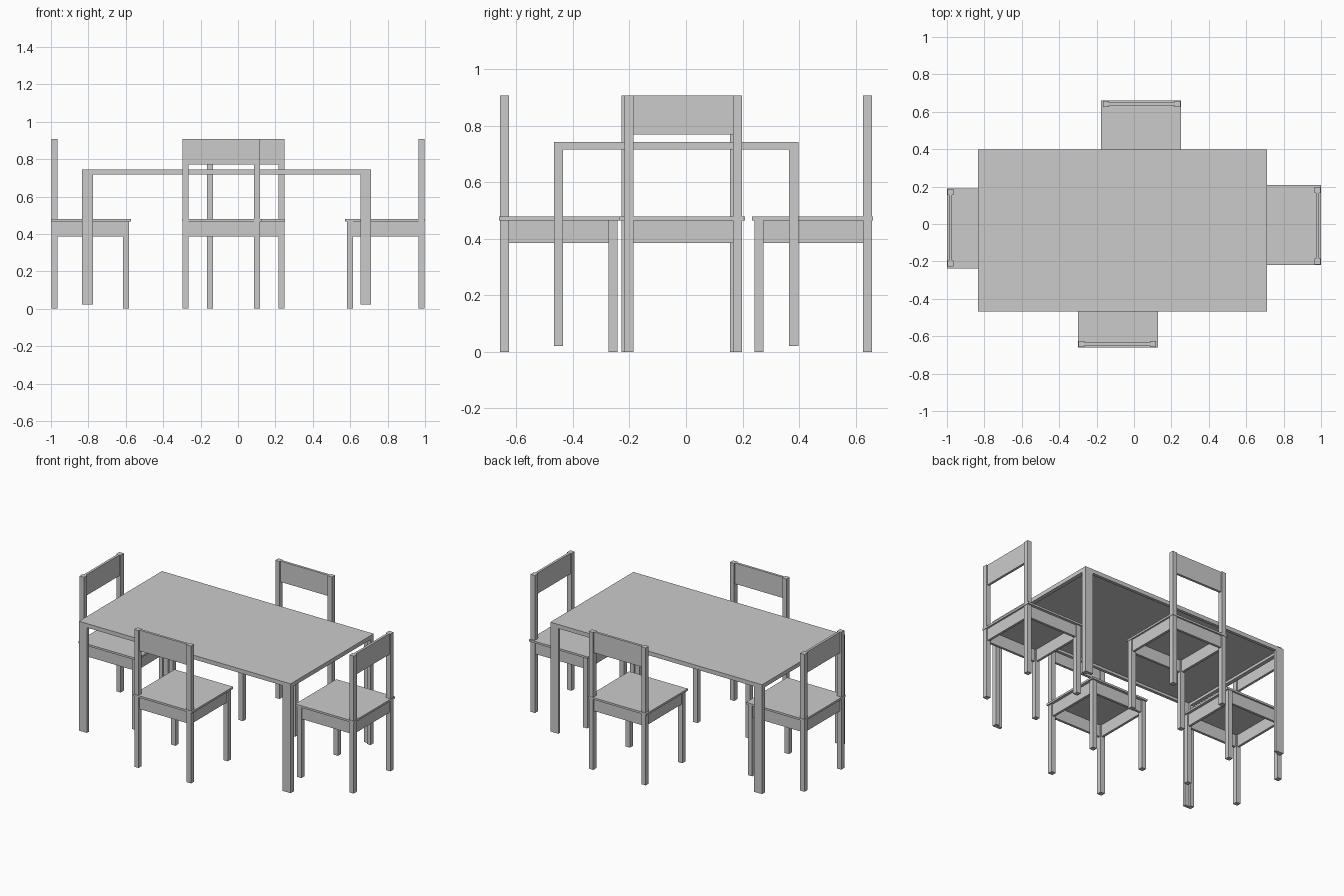
import bpy
import bmesh
from math import pi
from mathutils import Matrix, Vector

cube = bpy.data.objects.get("Cube")
if cube:
    bpy.data.objects.remove(cube, do_unlink=True)

grey = bpy.data.materials.new("light grey")
grey.use_nodes = True
grey.diffuse_color = (0.6, 0.6, 0.6, 1)
grey.node_tree.nodes["Principled BSDF"].inputs["Base Color"].default_value = (0.6, 0.6, 0.6, 1)


def box(name, x, y, z, frame=Matrix()):
    """Box from (min, max) ranges, placed by a frame matrix."""
    lo, hi = Vector((x[0], y[0], z[0])), Vector((x[1], y[1], z[1]))
    bm = bmesh.new()
    place = frame @ Matrix.Translation((lo + hi) / 2) @ Matrix.Diagonal((*(hi - lo), 1))
    bmesh.ops.create_cube(bm, size=1, matrix=place)
    mesh = bpy.data.meshes.new(name)
    bm.to_mesh(mesh)
    bm.free()
    mesh.materials.append(grey)
    obj = bpy.data.objects.new(name, mesh)
    bpy.context.collection.objects.link(obj)
    return obj


# Table, built about its own centre
HX, HY, TOP, FOOT = 0.773, 0.433, 0.744, 0.022
END_W, RAIL_H, LEG_D, SIDE_W = 0.027, 0.027, 0.033, 0.02
table = Matrix.Translation((-0.061, -0.035, 0))
inner_x = HX - END_W
box("table_top", (-inner_x, inner_x), (-HY + SIDE_W, HY - SIDE_W), (TOP - 0.01, TOP), table)


def span(sign, a, b):
    return tuple(sorted((sign * a, sign * b)))


for sx, side in ((-1, "right"), (1, "left")):
    ends = span(sx, inner_x, HX)
    box(f"table_end_rail_{side}", ends, (-HY, HY), (TOP - RAIL_H, TOP), table)
    for sy, depth in ((-1, "front"), (1, "back")):
        box(f"table_outer_leg_{depth}_{side}", ends, span(sy, HY - LEG_D, HY),
            (FOOT, TOP - RAIL_H), table)
        box(f"table_inner_leg_{depth}_{side}", span(sx, inner_x - 0.031, inner_x),
            span(sy, HY - SIDE_W, HY), (FOOT, TOP - RAIL_H), table)
for sy, depth in ((-1, "front"), (1, "back")):
    box(f"table_side_rail_{depth}", (-inner_x, inner_x), span(sy, HY - SIDE_W, HY),
        (TOP - RAIL_H, TOP), table)

# Chair, facing +y with the seat's back left corner at the frame origin
SEAT, LEG = 0.428, 0.032
SEAT_LOW, SEAT_HIGH, BACK_TOP = 0.466, 0.479, 0.907
X0, X1 = 0.003, 0.418
Y0, Y1 = 0.003, 0.418
INSET, BOARD = 0.008, 0.016


def chair(name, frame):
    def part(label, x, y, z):
        box(f"{name}_{label}", x, y, z, frame)

    part("seat", (0, SEAT), (0, SEAT), (SEAT_LOW, SEAT_HIGH))
    left, right = (X0, X0 + LEG), (X1 - LEG, X1)
    back, front = (Y0, Y0 + LEG), (Y1 - LEG, Y1)
    for side, x in (("left", left), ("right", right)):
        part(f"front_leg_{side}", x, front, (0, SEAT_LOW))
        part(f"back_leg_{side}", x, back, (0, SEAT_LOW))
        part(f"back_post_{side}", x, back, (SEAT_HIGH, BACK_TOP))
        part(f"side_apron_{side}", (x[0] + INSET, x[0] + INSET + BOARD),
             (back[1], front[0]), (0.386, SEAT_LOW))
    between = (left[1], right[0])
    for label, y in (("back", back), ("front", front)):
        part(f"{label}_apron", between, (y[0] + INSET, y[0] + INSET + BOARD), (0.386, SEAT_LOW))
    part("backrest", between, (Y0 + INSET, Y0 + INSET + BOARD), (0.77, BACK_TOP))


# Four chairs around the table: back corner position and turn
for name, x, y, quarter in (
        ("front_chair", -0.3, -0.661, 0),
        ("left_chair", 1.0, -0.22, 1),
        ("back_chair", 0.252, 0.661, 2),
        ("right_chair", -1.0, 0.19, 3)):
    chair(name, Matrix.Translation((x, y, 0)) @ Matrix.Rotation(quarter * pi / 2, 4, "Z"))
